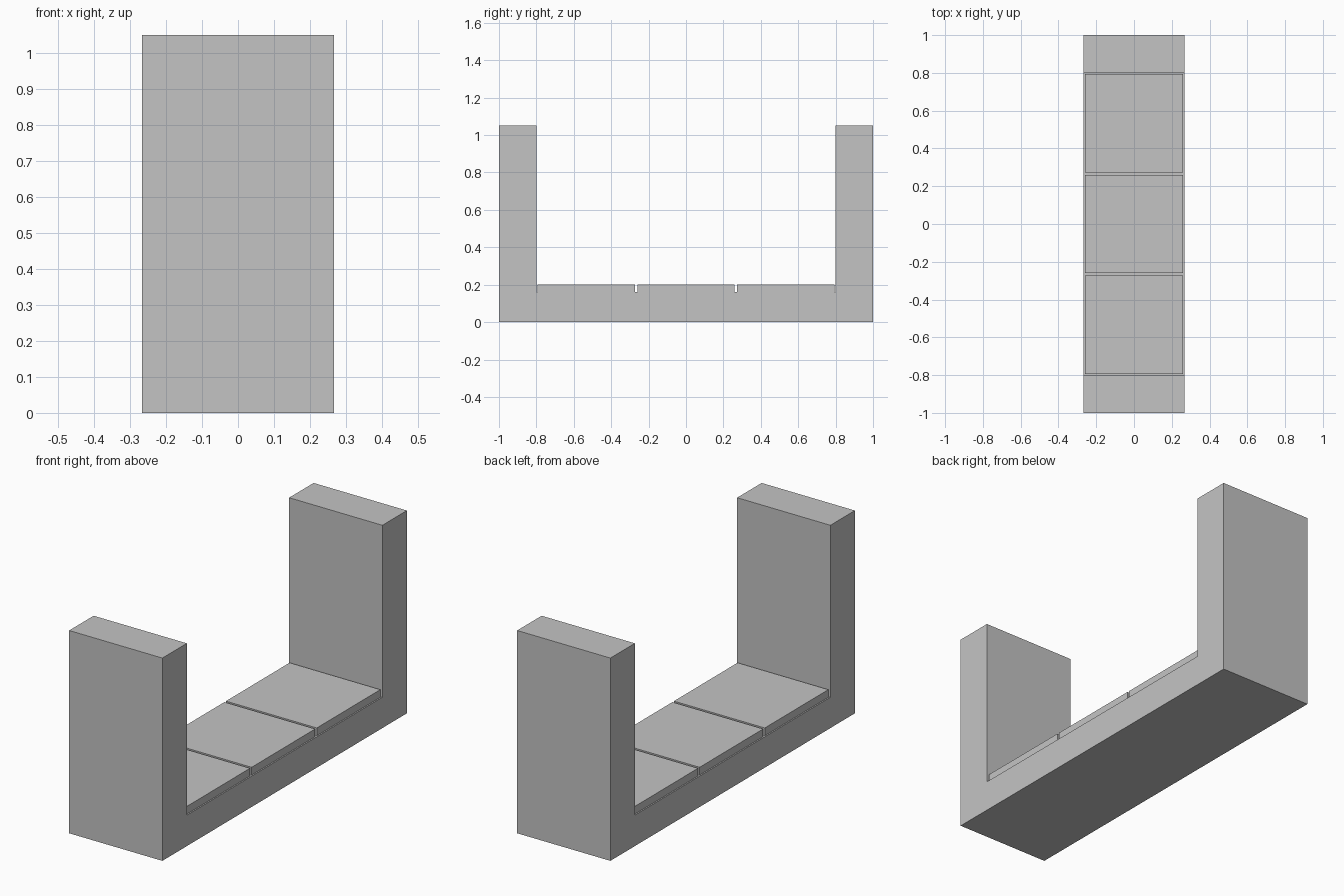
import bpy
import bmesh

cube = bpy.data.objects.get("Cube")
if cube:
    bpy.data.objects.remove(cube, do_unlink=True)

HALF_X = 0.267      # half width of the frame
INNER_Y = 0.8       # inner face of the end blocks
SEAT_Z = 0.16       # top of the base
PITCH = 0.533       # spacing of the slabs
SLAB = 0.52         # side of each square slab

grey = bpy.data.materials.new("plain_grey")
grey.use_nodes = True
colour = (0.55, 0.55, 0.55, 1)
grey.diffuse_color = colour
grey.node_tree.nodes["Principled BSDF"].inputs["Base Color"].default_value = colour


def extrude_profile(name, points, half_x):
    """Solid from a (y, z) outline, extruded across x."""
    bm = bmesh.new()
    face = bm.faces.new([bm.verts.new((-half_x, y, z)) for y, z in points])
    result = bmesh.ops.extrude_face_region(bm, geom=[face])
    moved = [v for v in result["geom"] if isinstance(v, bmesh.types.BMVert)]
    bmesh.ops.translate(bm, verts=moved, vec=(2 * half_x, 0, 0))
    bmesh.ops.recalc_face_normals(bm, faces=bm.faces)
    mesh = bpy.data.meshes.new(name)
    bm.to_mesh(mesh)
    bm.free()
    mesh.materials.append(grey)
    obj = bpy.data.objects.new(name, mesh)
    bpy.context.collection.objects.link(obj)
    return obj


# U-shaped frame: base with an upright block at each end
half = [(1, 0), (1, 1.05), (INNER_Y, 1.05), (INNER_Y, SEAT_Z)]
extrude_profile("bench_frame", half + [(-y, z) for y, z in reversed(half)], HALF_X)

# Three square seat slabs with narrow gaps between them
for name, i in (("front", -1), ("middle", 0), ("back", 1)):
    low, high = i * PITCH - SLAB / 2, i * PITCH + SLAB / 2
    extrude_profile(name + "_seat_slab",
                    [(low, SEAT_Z), (high, SEAT_Z), (high, 0.2), (low, 0.2)],
                    SLAB / 2)
